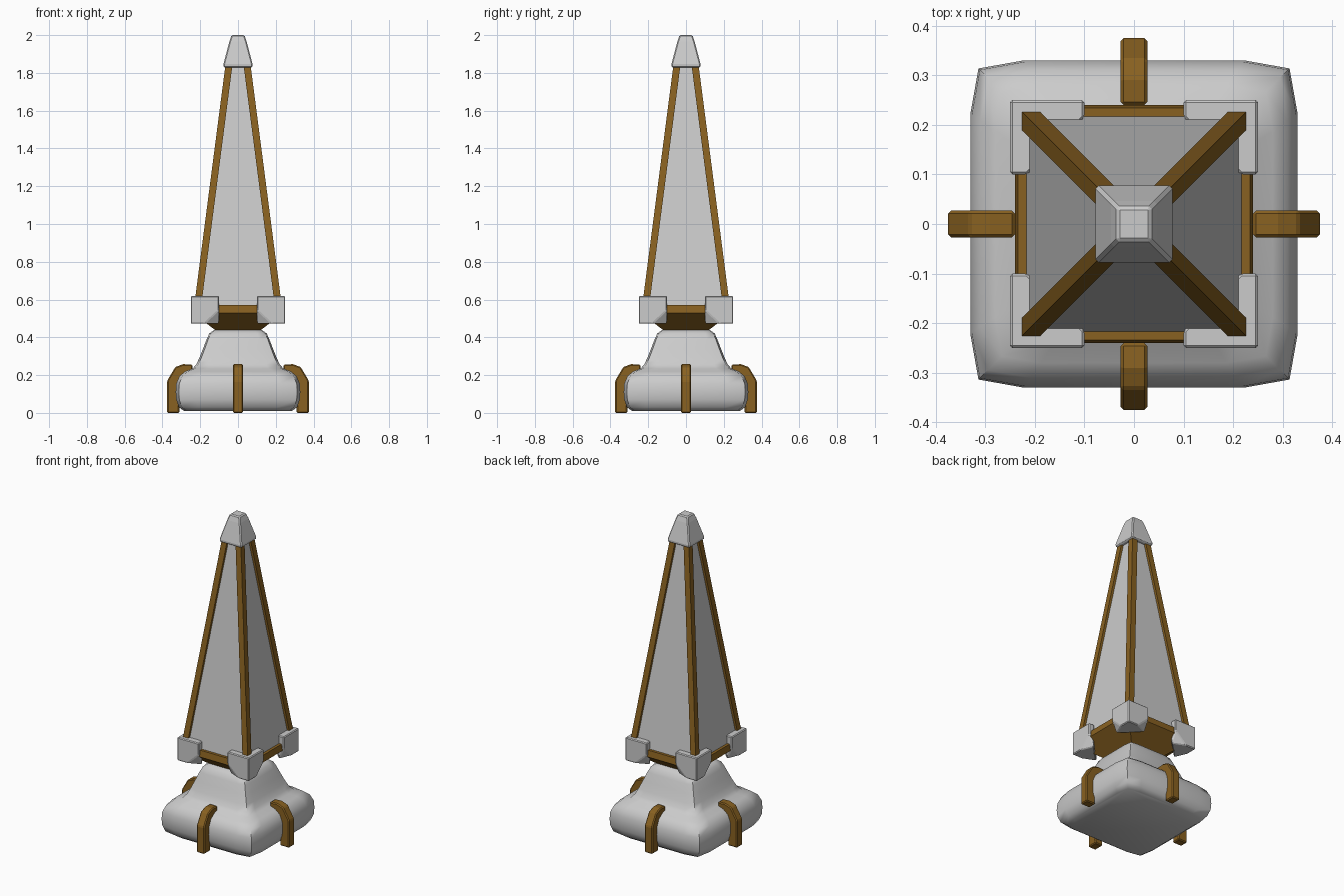
import bpy, bmesh, math
from mathutils import Matrix, Vector

if "Cube" in bpy.data.objects:
    bpy.data.objects.remove(bpy.data.objects["Cube"])

brown = bpy.data.materials.new("bronze_brown")
brown.diffuse_color = (0.25, 0.12, 0.015, 1)
brown.use_nodes = True
brown.node_tree.nodes["Principled BSDF"].inputs["Base Color"].default_value = brown.diffuse_color


def finish(name, bm, mat=None, bevel=0, smooth=False):
    bmesh.ops.recalc_face_normals(bm, faces=bm.faces)
    me = bpy.data.meshes.new(name)
    bm.to_mesh(me)
    bm.free()
    ob = bpy.data.objects.new(name, me)
    bpy.context.collection.objects.link(ob)
    if mat:
        me.materials.append(mat)
    if bevel:
        m = ob.modifiers.new("bevel", "BEVEL")
        m.width, m.segments = bevel, 1
        m.limit_method = "ANGLE"
    if smooth:
        for p in me.polygons:
            p.use_smooth = True
        bpy.ops.object.select_all(action="DESELECT")
        bpy.context.view_layer.objects.active = ob
        ob.select_set(True)
        bpy.ops.object.shade_smooth_by_angle(angle=math.radians(50))
    return ob


def loft(loops):
    """Closed solid through equal-length point loops."""
    bm = bmesh.new()
    rows = [[bm.verts.new(p) for p in loop] for loop in loops]
    n = len(rows[0])
    for a, b in zip(rows, rows[1:]):
        for i in range(n):
            j = (i + 1) % n
            bm.faces.new((a[i], a[j], b[j], b[i]))
    bm.faces.new(rows[0])
    bm.faces.new(rows[-1])
    return bm


def square(h, z):
    return [(-h, -h, z), (h, -h, z), (h, h, z), (-h, h, z)]


def four(name, make, mat=None, bevel=0):
    """Four copies turned about the vertical axis."""
    for k in range(4):
        bm = make()
        bm.transform(Matrix.Rotation(k * math.pi / 2, 4, "Z"))
        finish(f"{name}_{k + 1}", bm, mat, bevel)


# Smooth stone base: rounded squares stacked along a profile
def rounded(h, z):
    corner = [(h, .67 * h), (.95 * h, .95 * h), (.67 * h, h)]
    return [(*(Matrix.Rotation(k * math.pi / 2, 2) @ Vector(c)), z)
            for k in range(4) for c in corner]


profile = [(.285, .01), (.313, .03), (.327, .07), (.33, .11), (.327, .155),
           (.31, .195), (.28, .22), (.24, .235), (.222, .255), (.205, .29),
           (.185, .34), (.166, .39), (.152, .42), (.125, .44)]
finish("stone_base", loft([rounded(h, z) for h, z in profile]), smooth=True)


# Clamps gripping the base
def clamp():
    side = [(.31, 0), (.375, 0), (.375, .17), (.332, .243), (.29, .258),
            (.24, .255), (.24, .225), (.28, .21), (.315, .16)]
    return loft([[(x, y, z) for x, z in side] for y in (-.027, .027)])


four("base_clamp", clamp, brown, .006)


# Tapered stone shaft
def edge(z):
    return .225 - .1298 * (z - .62)


finish("shaft", loft([square(edge(z) - .015, z) for z in (.52, 1.86)]))


# Corner rails of the shaft
def rail():
    def sec(z):
        d, i = edge(z), edge(z) - .037
        return [(d, d, z), (i, d, z), (i, i, z), (d, i, z)]
    return loft([sec(.53), sec(1.86)])


four("corner_rail", rail, brown)

# Lower frame ring and its inverted pyramid underside
finish("lower_ring", loft([square(.12, .438), square(.24, .53),
                           square(.234, .57)]), brown)


# Corner guards on the lower frame
def guard():
    top = [(.25, .25), (.10, .25), (.10, .215), (.215, .10), (.25, .10)]
    pts = [(x, y, .618) for x, y in top]
    pts += [(.25, .25, .472), (.18, .25, .472), (.25, .18, .472),
            (.10, .25, .545), (.25, .10, .545),
            (.10, .215, .472), (.215, .10, .472)]
    bm = bmesh.new()
    vs = [bm.verts.new(p) for p in pts]
    bmesh.ops.convex_hull(bm, input=vs)
    bmesh.ops.dissolve_limit(bm, angle_limit=.02, verts=bm.verts, edges=bm.edges)
    return bm


four("corner_guard", guard, bevel=.005)

# Tip cap
finish("tip_cap", loft([square(.074, 1.828), square(.079, 1.84),
                        square(.046, 1.965), square(.034, 2.0)]), bevel=.006)
